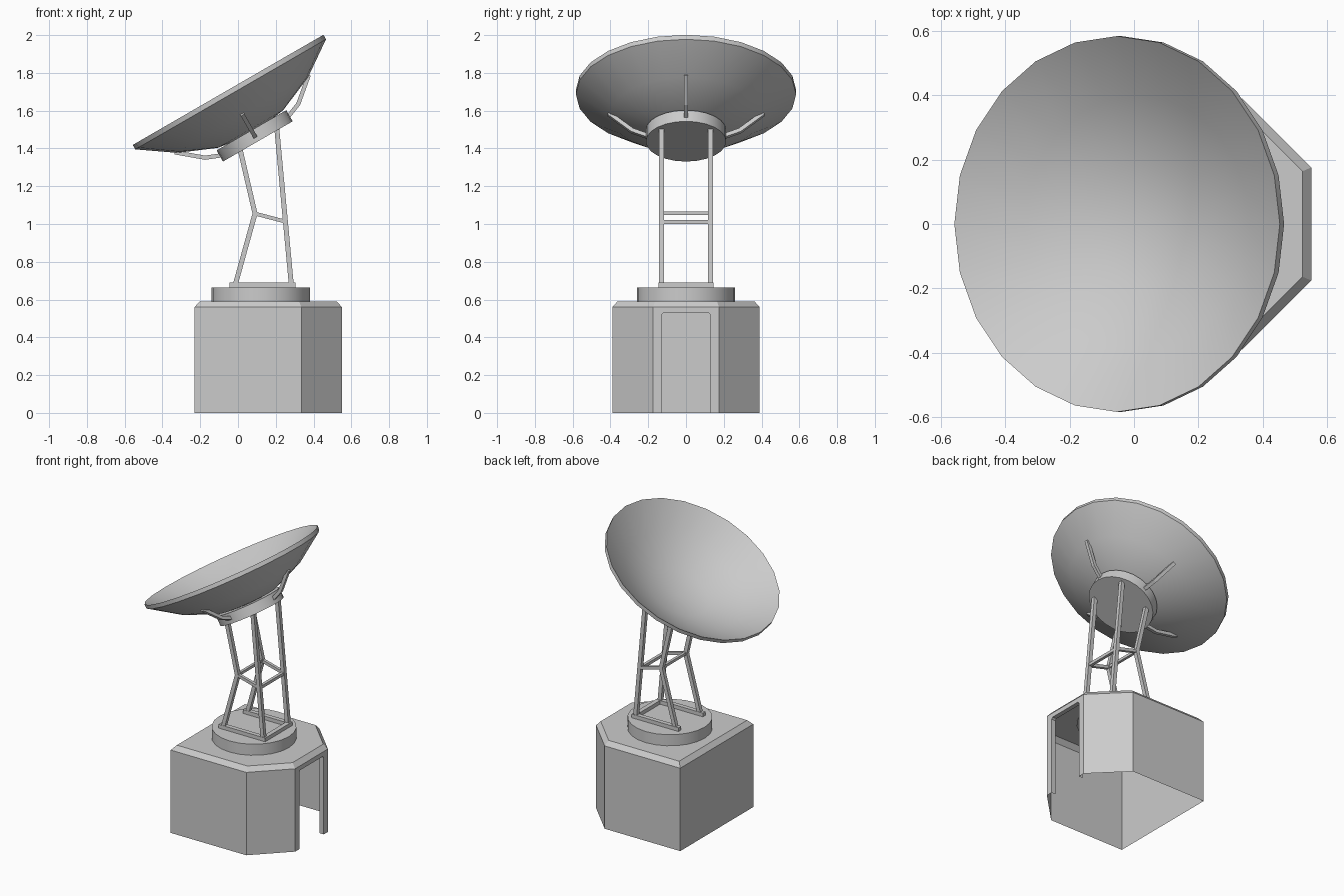
import bpy, bmesh
from math import radians, cos, sin, pi
from mathutils import Vector, Matrix

if "Cube" in bpy.data.objects:
    bpy.data.objects.remove(bpy.data.objects["Cube"])


def finish(name, bm, matrix=None, smooth=False):
    bmesh.ops.remove_doubles(bm, verts=bm.verts, dist=1e-5)
    me = bpy.data.meshes.new(name)
    bm.to_mesh(me)
    bm.free()
    if smooth:
        me.polygons.foreach_set("use_smooth", [True] * len(me.polygons))
        me.set_sharp_from_angle(angle=radians(30))
    ob = bpy.data.objects.new(name, me)
    bpy.context.collection.objects.link(ob)
    if matrix:
        ob.matrix_world = matrix
    return ob


def lathe(name, profile, matrix, n=24):
    """Closed solid of revolution about local z, profile as (radius, height)."""
    bm = bmesh.new()
    rings = []
    for r, h in profile:
        if r == 0:
            rings.append([bm.verts.new((0, 0, h))] * n)
        else:
            rings.append([bm.verts.new((r * cos(2 * pi * i / n), r * sin(2 * pi * i / n), h))
                          for i in range(n)])
    for a, b in zip(rings, rings[1:]):
        for i in range(n):
            j = (i + 1) % n
            bm.faces.new(list(dict.fromkeys((a[i], a[j], b[j], b[i]))))
    bmesh.ops.recalc_face_normals(bm, faces=bm.faces)
    return finish(name, bm, matrix, True)


def beam(name, path, side, width, matrix=None):
    """Square bar swept along a path with mitred bends."""
    bm = bmesh.new()
    pts = [Vector(p) for p in path]
    side = Vector(side)
    dirs = [(b - a).normalized() for a, b in zip(pts, pts[1:])]
    rings = []
    for i, p in enumerate(pts):
        d0, d1 = dirs[max(i - 1, 0)], dirs[min(i, len(dirs) - 1)]
        t = (d0 + d1).normalized()
        up = t.cross(side).normalized() / t.dot(d0)
        rings.append([bm.verts.new(p + (side * a + up * b) * width / 2)
                      for a, b in ((-1, -1), (1, -1), (1, 1), (-1, 1))])
    for a, b in zip(rings, rings[1:]):
        for i in range(4):
            bm.faces.new((a[i], a[(i + 1) % 4], b[(i + 1) % 4], b[i]))
    bm.faces.new(rings[0])
    bm.faces.new(rings[-1])
    bmesh.ops.recalc_face_normals(bm, faces=bm.faces)
    return finish(name, bm, matrix)


# base cabin: open-bottomed shell with bevelled roof and a doorway on +x
bm = bmesh.new()
outer = [(-.23, -.39), (.335, -.39), (.55, -.175), (.55, .175), (.335, .39), (-.23, .39)]
inner = [(-.203, -.363), (.324, -.363), (.523, -.164), (.523, .164), (.324, .363), (-.203, .363)]
low = [bm.verts.new((x, y, 0)) for x, y in outer]
eave = [bm.verts.new((x, y, .56)) for x, y in outer]
roof = [bm.verts.new((x, y, .59)) for x, y in inner]
door = [(-.13, 0), (-.13, .52), (-.12, .53), (.12, .53), (.13, .52), (.13, 0)]
d_out = [bm.verts.new((.55, y, z)) for y, z in door]
d_in = [bm.verts.new((.52, y, z)) for y, z in door]
for i in range(6):
    j = (i + 1) % 6
    if i != 2:
        bm.faces.new((low[i], low[j], eave[j], eave[i]))
    bm.faces.new((eave[i], eave[j], roof[j], roof[i]))
bm.faces.new(roof)
bm.faces.new((low[2], d_out[0], d_out[1], d_out[2], eave[2]))
bm.faces.new((eave[2], d_out[2], d_out[3], eave[3]))
bm.faces.new((d_out[3], d_out[4], d_out[5], low[3], eave[3]))
for i in range(5):
    bm.faces.new((d_out[i], d_in[i], d_in[i + 1], d_out[i + 1]))
bmesh.ops.dissolve_limit(bm, angle_limit=.01, verts=bm.verts, edges=bm.edges)
finish("base_cabin", bm)

# turntable
lathe("turntable", [(0, .585), (.26, .585), (.26, .665), (0, .665)],
      Matrix.Translation((.12, 0, 0)))

# mast: mirrored left and right frames
for y, tag in ((-.13, "front"), (.13, "back")):
    beam(tag + "_foot_bar", [(-.045, y, .675), (.305, y, .675)], (0, 1, 0), .03)
    beam(tag + "_straight_leg", [(.282, y, .68), (.205, y, 1.51)], (0, 1, 0), .026)
    beam(tag + "_bent_leg", [(-.014, y, .68), (.09, y, 1.055), (.01, y, 1.40)], (0, 1, 0), .026)
    beam(tag + "_side_brace", [(.09, y, 1.055), (.25, y, 1.013)], (0, 1, 0), .02)
for tag, x, z, w in (("bent_leg_crossbar", .09, 1.057, .018),
                     ("straight_leg_crossbar", .25, 1.011, .02),
                     ("foot_crossbar", .29, .675, .03)):
    beam(tag, [(x, -.145 if w > .02 else -.13, z), (x, .145 if w > .02 else .13, z)], (1, 0, 0), w)

# tilted dish, hub and rim struts
tilt = Matrix.Translation((-.0525, 0, 1.71)) @ Matrix.Rotation(radians(-30), 4, 'Y')
R, D = .583, .24


def bowl(r):
    return -D * (1 - (r / R) ** 2)


radii = [0, .2, .4, R]
lathe("dish", [(r, bowl(r) - .027) for r in radii] + [(r, bowl(r)) for r in reversed(radii)], tilt)
lathe("dish_hub", [(0, -.315), (.213, -.315), (.213, -.247), (0, -.247)], tilt)
for k in range(4):
    beam("dish_strut_%d" % (k + 1), [(.205, 0, -.282), (.285, 0, -.25), (.41, 0, -.145)],
         (0, 1, 0), .022, tilt @ Matrix.Rotation(k * pi / 2, 4, 'Z'))
